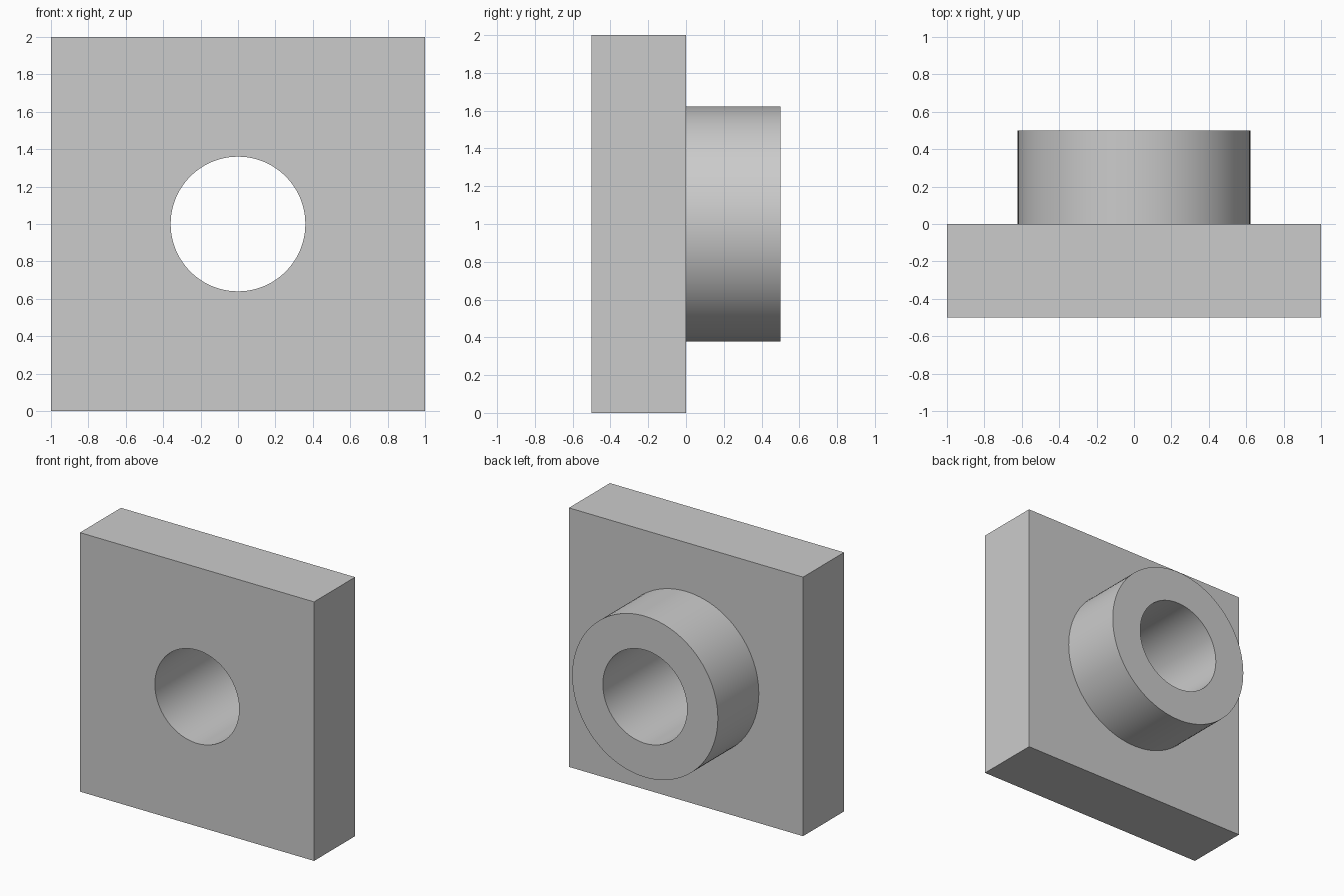
import bpy, bmesh, math

if "Cube" in bpy.data.objects:
    bpy.data.objects.remove(bpy.data.objects["Cube"])

SEGMENTS = 96
HOLE_R, BOSS_R, HALF = 0.36, 0.622, 1.0
CENTRE_Z = 1.0

grey = bpy.data.materials.new("plain_grey")
grey.diffuse_color = (0.6, 0.6, 0.6, 1.0)
grey.use_nodes = True
grey.node_tree.nodes["Principled BSDF"].inputs["Base Color"].default_value = grey.diffuse_color

bm = bmesh.new()


def ring(y, size, square=False):
    """Loop of vertices around the bore axis, round or square."""
    verts = []
    for i in range(SEGMENTS):
        a = 2 * math.pi * i / SEGMENTS
        c, s = math.cos(a), math.sin(a)
        r = size / max(abs(c), abs(s)) if square else size
        verts.append(bm.verts.new((r * c, y, CENTRE_Z + r * s)))
    return verts


# Closed section: square plate, round boss behind it, through bore
rings = [
    ring(-0.5, HOLE_R),
    ring(-0.5, HALF, True),
    ring(0.0, HALF, True),
    ring(0.0, BOSS_R),
    ring(0.5, BOSS_R),
    ring(0.5, HOLE_R),
]
for a, b in zip(rings, rings[1:] + rings[:1]):
    for i in range(SEGMENTS):
        j = (i + 1) % SEGMENTS
        bm.faces.new((a[i], a[j], b[j], b[i]))
bmesh.ops.recalc_face_normals(bm, faces=bm.faces)

mesh = bpy.data.meshes.new("plate_with_boss")
bm.to_mesh(mesh)
bm.free()
mesh.materials.append(grey)
plate = bpy.data.objects.new("plate_with_boss", mesh)
bpy.context.collection.objects.link(plate)

# Smooth round walls, sharp rims and plate edges
bpy.context.view_layer.objects.active = plate
plate.select_set(True)
bpy.ops.object.shade_smooth_by_angle(angle=math.radians(30))
